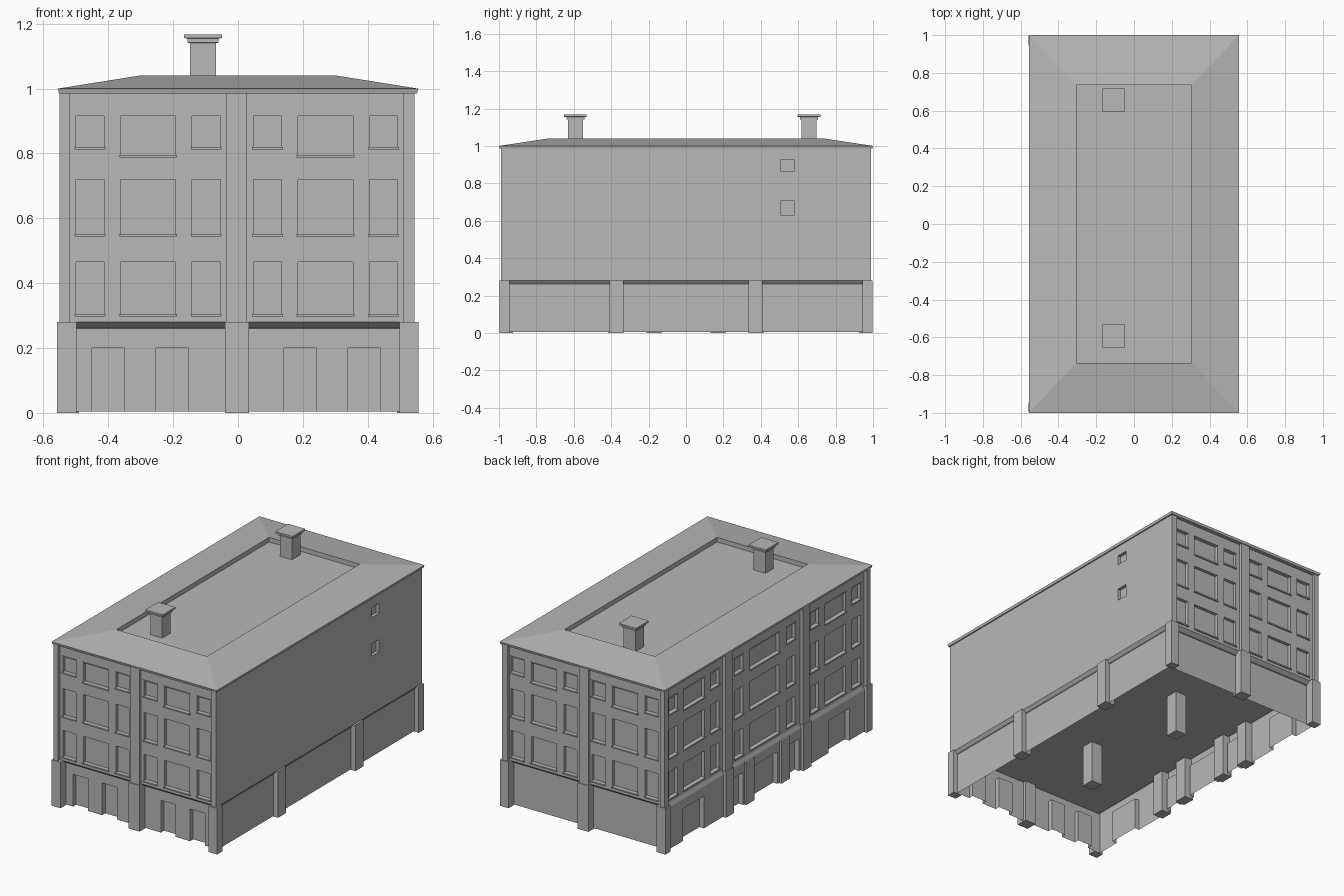
import bpy
import bmesh

cube = bpy.data.objects.get("Cube")
if cube:
    bpy.data.objects.remove(cube)

stone = bpy.data.materials.new("grey_stone")
stone.use_nodes = True
GREY = (0.48, 0.48, 0.48, 1)
stone.diffuse_color = GREY
stone.node_tree.nodes["Principled BSDF"].inputs["Base Color"].default_value = GREY

# Height levels
SKIRT, LEDGE, EAVE = 0.258, 0.28, 0.985
# Distance of each upper wall from the centre
WALL = {"front": 0.972, "back": 0.972, "left": 0.53, "right": 0.545}
# How far each ground floor wall is set back from the wall above
SETBACK = {"front": 0.027, "back": 0.027, "left": -0.01, "right": 0.018}


def finish(name, bm):
    mesh = bpy.data.meshes.new(name)
    bm.to_mesh(mesh)
    bm.free()
    mesh.materials.append(stone)
    obj = bpy.data.objects.new(name, mesh)
    bpy.context.collection.objects.link(obj)
    return obj


def place(side, u, d, z):
    """Along the wall, depth into the wall, height -> world position."""
    w = WALL[side] - d
    return {"front": (u, -w, z), "right": (w, u, z),
            "back": (-u, w, z), "left": (-w, -u, z)}[side]


def add_box(bm, lo, hi):
    made = bmesh.ops.create_cube(bm, size=1)["verts"]
    for v in made:
        for i in range(3):
            v.co[i] = (lo[i] + hi[i]) / 2 + v.co[i] * (hi[i] - lo[i])


def boxes(name, pairs):
    bm = bmesh.new()
    for lo, hi in pairs:
        lo, hi = [min(p) for p in zip(lo, hi)], [max(p) for p in zip(lo, hi)]
        add_box(bm, lo, hi)
    return finish(name, bm)


def loft(name, rings, cx=0, cy=0):
    """Stack of rectangles (half x, half y, z), closed at both ends."""
    bm = bmesh.new()
    loops = [[bm.verts.new((cx + sx * hx, cy + sy * hy, z))
              for sx, sy in ((-1, -1), (1, -1), (1, 1), (-1, 1))]
             for hx, hy, z in rings]
    for a, b in zip(loops, loops[1:]):
        for i in range(4):
            j = (i + 1) % 4
            bm.faces.new((a[i], a[j], b[j], b[i]))
    bm.faces.new(loops[0][::-1])
    bm.faces.new(loops[-1])
    return finish(name, bm)


def facade(name, side, u_range, z_range, openings, depth, base=0):
    """Wall sheet whose openings (u0, u1, z0, z1) are sunk by depth."""
    us = sorted({*u_range, *(u for o in openings for u in o[:2])})
    zs = sorted({*z_range, *(z for o in openings for z in o[2:])})
    bm = bmesh.new()

    def quad(*pts):
        bm.faces.new([bm.verts.new(place(side, *p)) for p in pts])

    def sunk(i, k):
        u, z = (us[i] + us[i + 1]) / 2, (zs[k] + zs[k + 1]) / 2
        inside = any(o[0] < u < o[1] and o[2] < z < o[3] for o in openings)
        return base + depth * inside

    for i in range(len(us) - 1):
        for k in range(len(zs) - 1):
            a, b, c, e, d = us[i], us[i + 1], zs[k], zs[k + 1], sunk(i, k)
            quad((a, d, c), (b, d, c), (b, d, e), (a, d, e))
            if i and sunk(i - 1, k) != d:
                p = sunk(i - 1, k)
                quad((a, p, c), (a, d, c), (a, d, e), (a, p, e))
            if k and sunk(i, k - 1) != d:
                p = sunk(i, k - 1)
                quad((a, d, c), (a, p, c), (b, p, c), (b, d, c))
    bmesh.ops.remove_doubles(bm, verts=bm.verts[:], dist=0.0001)
    return finish(name, bm)


def bay_windows(centre, big, small, offset):
    """Three floors of small, wide and small windows."""
    found = []
    for z0, z1 in ((0.305, 0.465), (0.552, 0.72), (0.82, 0.915)):
        for shift, width in ((-offset, small), (0, big), (offset, small)):
            drop = 0.024 if z0 > 0.8 and shift == 0 else 0
            u = centre + shift
            found.append((u - width / 2, u + width / 2, z0 - drop, z1))
    return found


short_side = bay_windows(-0.277, 0.17, 0.087, 0.179) + bay_windows(0.27, 0.17, 0.087, 0.179)
long_side = (bay_windows(-0.68, 0.2, 0.08, 0.2) + bay_windows(0, 0.28, 0.08, 0.25)
             + bay_windows(0.68, 0.2, 0.08, 0.2))
windows = {
    "front": short_side,
    "back": short_side,
    "left": long_side,
    "right": [(0.505, 0.58, 0.63, 0.705), (0.505, 0.58, 0.865, 0.925)],
}
doors = {
    "front": [(u - 0.05, u + 0.05, 0.004, 0.2) for u in (-0.4, -0.203, 0.192, 0.389)],
    "back": [],
    "left": [(u - w, u + w, 0.004, 0.2)
             for u, w in ((-0.7, 0.1), (-0.27, 0.045), (0, 0.11), (0.27, 0.045), (0.7, 0.1))],
    "right": [],
}

# Walls, ground floor walls, the sloping band between them, sills and lintels
for side in WALL:
    half = 0.53 if side in ("front", "back") else 0.972
    facade(side + "_upper_wall", side, (-half, half), (LEDGE, EAVE), windows[side], 0.02)
    back = SETBACK[side]
    facade(side + "_ground_wall", side, (-half, half), (0.004, SKIRT), doors[side], 0.03, back)
    bm = bmesh.new()
    bm.faces.new([bm.verts.new(place(side, *p)) for p in (
        (-half, back, SKIRT), (half, back, SKIRT), (half, 0, LEDGE), (-half, 0, LEDGE))])
    finish(side + "_sloping_band", bm)
    if side == "right":
        continue
    trims = []
    for u0, u1, z0, z1 in windows[side]:
        a, b = u0 - 0.004, u1 + 0.004
        trims.append((place(side, a, -0.007, z0 - 0.008), place(side, b, 0.01, z0)))
        if z1 > 0.9:
            trims.append((place(side, a, -0.004, z1), place(side, b, 0.01, z1 + 0.004)))
    boxes(side + "_window_trim", trims)

# Ceiling above the open ground floor
boxes("ground_ceiling", [((-0.53, -0.95, SKIRT), (0.53, 0.95, SKIRT + 0.01))])

# Ground floor pillars at corners and along each side
pillars = []
for sy in (-1, 1):
    pillars.append(((-0.558, sy * 0.996, 0), (-0.498, sy * 0.945, LEDGE)))
    pillars.append(((0.498, sy * 0.996, 0), (0.556, sy * 0.945, LEDGE)))
    pillars.append(((-0.04, sy * 0.996, 0), (0.034, sy * 0.925, LEDGE)))
    for sx in (-1, 1):
        pillars.append(((sx * 0.557, sy * 0.335, 0), (sx * 0.49, sy * 0.41, LEDGE)))
    pillars.append(((-0.552, sy * 0.13, 0), (-0.49, sy * 0.21, SKIRT)))
boxes("ground_pillars", pillars)

# Free-standing columns inside the ground floor
boxes("inner_columns", [((-0.04, y - 0.04, 0), (0.034, y + 0.04, SKIRT))
                        for y in (-0.375, 0.375)])

# Flat pilasters on the upper floors
pilasters = []
for sy in (-1, 1):
    pilasters.append(((-0.55, sy * 0.99, LEDGE), (-0.52, sy * 0.955, EAVE)))
    pilasters.append(((0.51, sy * 0.99, LEDGE), (0.545, sy * 0.955, EAVE)))
    pilasters.append(((-0.035, sy * 0.99, LEDGE), (0.028, sy * 0.965, EAVE)))
    pilasters.append(((-0.55, sy * 0.34, LEDGE), (-0.52, sy * 0.405, EAVE)))
boxes("upper_pilasters", pilasters)

# Hipped roof with a sunken flat centre
loft("roof", [(0.552, 0.996, EAVE), (0.556, 1, 1), (0.305, 0.735, 1.04),
              (0.305, 0.735, 1.012)])

# Chimneys with stepped caps
for name, y in (("front_chimney", -0.592), ("back_chimney", 0.657)):
    loft(name, [(0.04, 0.04, 1.005), (0.04, 0.04, 1.14), (0.048, 0.048, 1.142),
                (0.048, 0.048, 1.154), (0.058, 0.061, 1.156), (0.058, 0.061, 1.167)],
         -0.108, y)
